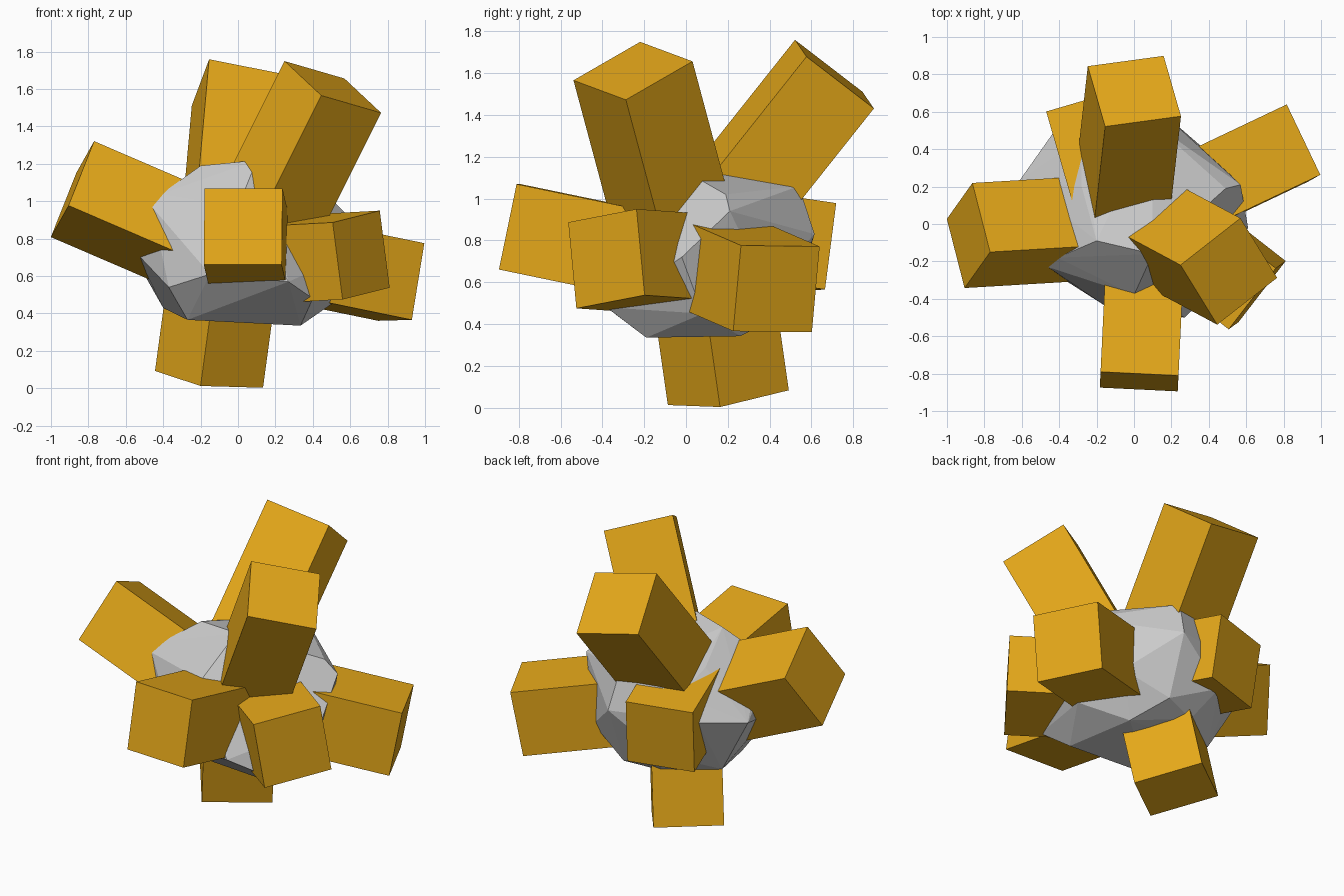
import bpy, bmesh
from mathutils import Vector

if "Cube" in bpy.data.objects:
    bpy.data.objects.remove(bpy.data.objects["Cube"])

CORE = Vector((0, 0, 0.72))
SIDE = 0.417

gold = bpy.data.materials.new("ochre")
gold.diffuse_color = (0.78, 0.39, 0.01, 1)
gold.use_nodes = True
gold.node_tree.nodes["Principled BSDF"].inputs["Base Color"].default_value = gold.diffuse_color


def add_object(name, bm, mat=None):
    bmesh.ops.recalc_face_normals(bm, faces=bm.faces)
    mesh = bpy.data.meshes.new(name)
    bm.to_mesh(mesh)
    bm.free()
    if mat:
        mesh.materials.append(mat)
    ob = bpy.data.objects.new(name, mesh)
    bpy.context.collection.objects.link(ob)
    return ob


def crystal(name, corner, next_corner, last_corner):
    """Square prism from its outer end face (one corner and its two neighbours) to the core."""
    p, q, s = map(Vector, (corner, next_corner, last_corner))
    centre = (q + s) / 2
    u = (q - p).normalized()
    v = (s - p) - u * (s - p).dot(u)
    v.normalize()
    d = u.cross(v)
    if d.dot(centre - CORE) < 0:
        d = -d
    inner = centre - d * ((centre - CORE).dot(d) - 0.08)
    h = SIDE / 2
    bm = bmesh.new()
    rings = []
    for c in (inner, centre):
        rings.append([bm.verts.new(c + u * a * h + v * b * h)
                      for a, b in ((-1, -1), (1, -1), (1, 1), (-1, 1))])
    lo, hi = rings
    bm.faces.new(lo)
    bm.faces.new(hi)
    for i in range(4):
        j = (i + 1) % 4
        bm.faces.new((lo[i], lo[j], hi[j], hi[i]))
    return add_object(name, bm, gold)


# square crystals radiating from the rock
crystal("front_crystal", (-.18, -.79, 1.07), (.235, -.81, 1.07), (-.18, -.875, .66))
crystal("left_crystal", (-.863, .22, 1.155), (-1.0, .027, .81), (-.77, -.15, 1.32))
crystal("bottom_crystal", (-.2, -.084, .013), (-.44, .24, .092), (.13, .165, .004))
crystal("upper_back_crystal", (-.155, .52, 1.76), (.25, .575, 1.68), (-.246, .845, 1.51))
crystal("upper_front_crystal", (.254, -.215, 1.748), (.567, .03, 1.657), (.447, -.537, 1.565))
crystal("right_crystal", (.998, .26, .778), (.818, .637, .773), (.928, .228, .364))
crystal("front_right_crystal", (.757, -.238, .95), (.81, -.199, .537), (.507, -.562, .888))
crystal("back_left_crystal", (-.07, .718, .977), (-.473, .60, .967), (-.04, .666, .567))

# faceted rock body, wrapped around its outer points
rock_points = [
    (-.20, -.09, 1.19), (.10, -.16, 1.22), (-.46, -.23, .97), (-.41, -.18, 1.04),
    (-.54, -.10, .72), (-.61, .235, .80), (-.43, .49, .85), (-.28, .46, .98),
    (-.37, -.30, .54), (-.15, -.44, .61), (-.27, -.19, .366), (0, -.38, .97),
    (.27, -.50, .57), (.40, -.38, .48), (.334, -.19, .335), (.25, .26, .342),
    (.50, .08, .45), (.61, -.02, .72), (.57, .21, .94), (.49, .19, 1.02),
    (.10, .54, 1.06), (.13, .615, .83), (.30, .39, .98), (-.20, .54, .60),
    (-.10, .40, .42), (-.40, .20, .43), (.12, .47, .45), (.40, .38, .58),
    (-.28, .20, 1.06), (-.05, 0, .38),
]
bm = bmesh.new()
for co in rock_points:
    bm.verts.new(co)
hull = bmesh.ops.convex_hull(bm, input=bm.verts)
loose = [v for v in bm.verts if not v.link_faces]
bmesh.ops.delete(bm, geom=loose, context='VERTS')
add_object("rock", bm)
